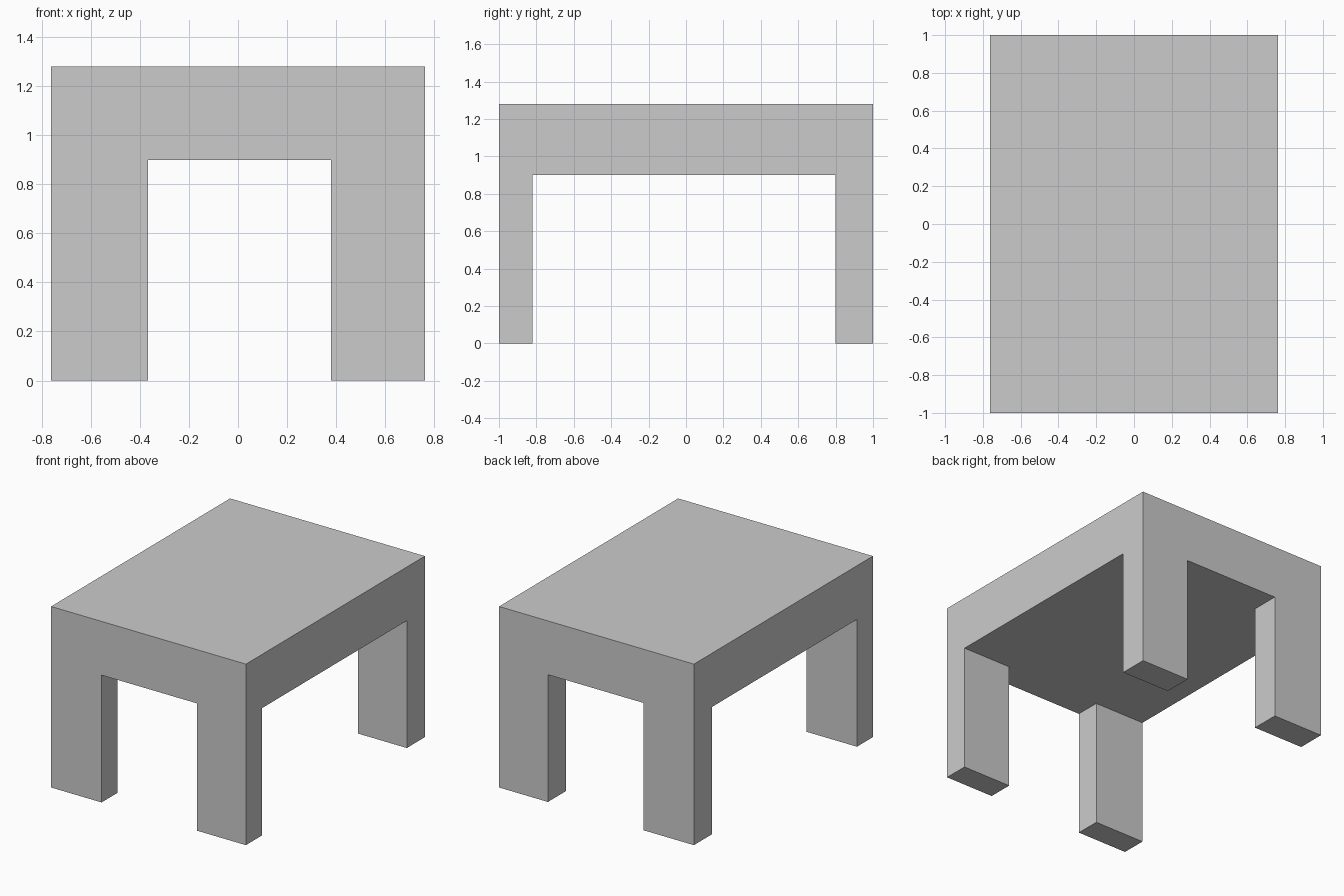
import bpy, bmesh

if "Cube" in bpy.data.objects:
    bpy.data.objects.remove(bpy.data.objects["Cube"])

# Grid lines of the plan: outer edges and inner faces of the legs
XS = (-0.762, -0.367, 0.38, 0.762)
YS = (-1.0, -0.822, 0.798, 1.0)
UNDERSIDE, TOP = 0.90, 1.28

bm = bmesh.new()

# Plan of the table top as a 3 x 3 grid at underside height
grid = [[bm.verts.new((x, y, UNDERSIDE)) for x in XS] for y in YS]
cells = {}
for j in range(3):
    for i in range(3):
        cells[i, j] = bm.faces.new((grid[j][i], grid[j + 1][i],
                                    grid[j + 1][i + 1], grid[j][i + 1]))
corners = [cells[i, j] for i in (0, 2) for j in (0, 2)]


def extrude(faces, height, keep):
    """Push faces vertically by height, keeping the originals if asked."""
    geom = bmesh.ops.extrude_face_region(bm, geom=faces, use_keep_orig=keep)["geom"]
    verts = [g for g in geom if isinstance(g, bmesh.types.BMVert)]
    bmesh.ops.translate(bm, verts=verts, vec=(0, 0, height))
    if not keep:
        bmesh.ops.delete(bm, geom=[f for f in faces if f.is_valid], context='FACES_ONLY')


# Thick slab, then the four corner legs pulled down to the floor
extrude(list(cells.values()), TOP - UNDERSIDE, True)
extrude(corners, -UNDERSIDE, False)

# Merge coplanar faces so legs and apron read as one flush block
bmesh.ops.recalc_face_normals(bm, faces=bm.faces)
bmesh.ops.dissolve_limit(bm, angle_limit=0.01, verts=bm.verts, edges=bm.edges)

mesh = bpy.data.meshes.new("table")
bm.to_mesh(mesh)
bm.free()
bpy.context.collection.objects.link(bpy.data.objects.new("table", mesh))
